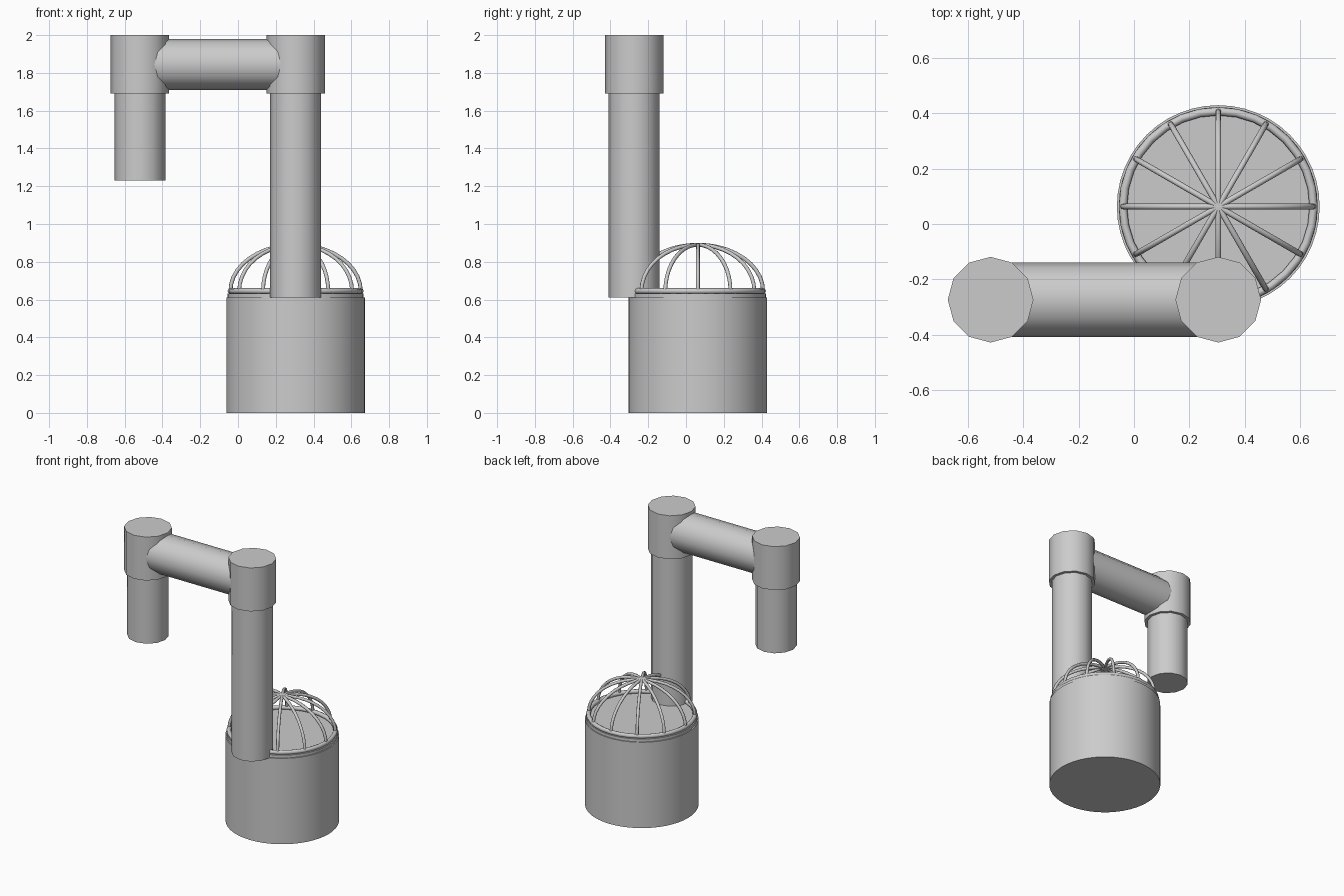
import bpy, bmesh, math
from mathutils import Matrix, Vector

if "Cube" in bpy.data.objects:
    bpy.data.objects.remove(bpy.data.objects["Cube"])

grey = bpy.data.materials.new("plain grey")
grey.diffuse_color = (0.6, 0.6, 0.6, 1)
grey.use_nodes = True
grey.node_tree.nodes["Principled BSDF"].inputs["Base Color"].default_value = grey.diffuse_color

DRUM_X, DRUM_Y = 0.305, 0.063      # drum centre
PIPE_Y, LEFT_X = -0.274, -0.519    # pipe run


def finish(obj, angle=40):
    obj.data.materials.clear()
    obj.data.materials.append(grey)
    bpy.ops.object.select_all(action='DESELECT')
    obj.select_set(True)
    bpy.context.view_layer.objects.active = obj
    bpy.ops.object.shade_smooth_by_angle(angle=math.radians(angle))
    return obj


def cylinder(name, start, end, radius, sides=12):
    """Capped cylinder between two points, with vertices on the axes."""
    a, b = Vector(start), Vector(end)
    rot = (b - a).to_track_quat('Z', 'Y').to_matrix().to_4x4()
    bm = bmesh.new()
    bmesh.ops.create_cone(bm, cap_ends=True, segments=sides, radius1=radius, radius2=radius,
                          depth=(b - a).length, matrix=Matrix.Translation((a + b) / 2) @ rot)
    me = bpy.data.meshes.new(name)
    bm.to_mesh(me)
    bm.free()
    obj = bpy.data.objects.new(name, me)
    bpy.context.collection.objects.link(obj)
    return finish(obj)


def tube(name, points, radius, closed=False):
    """Round bar swept along a path, turned into a mesh."""
    cu = bpy.data.curves.new(name, 'CURVE')
    cu.dimensions = '3D'
    cu.bevel_depth = radius
    cu.bevel_resolution = 2
    cu.use_fill_caps = not closed
    sp = cu.splines.new('POLY')
    sp.points.add(len(points) - 1)
    for p, co in zip(sp.points, points):
        p.co = (*co, 1)
    sp.use_cyclic_u = closed
    obj = bpy.data.objects.new(name, cu)
    bpy.context.collection.objects.link(obj)
    bpy.ops.object.select_all(action='DESELECT')
    obj.select_set(True)
    bpy.context.view_layer.objects.active = obj
    bpy.ops.object.convert(target='MESH')
    return finish(bpy.context.object, 60)


# Drum with a slightly narrower lip
cylinder("drum", (DRUM_X, DRUM_Y, 0), (DRUM_X, DRUM_Y, 0.612), 0.367, 48)
cylinder("drum_lip", (DRUM_X, DRUM_Y, 0.60), (DRUM_X, DRUM_Y, 0.632), 0.36, 48)

# Wire cage: base ring and six arches making twelve ribs
RING_R, RING_Z, DOME_H = 0.345, 0.645, 0.245
tube("cage_ring", [(DRUM_X + RING_R * math.cos(math.tau * i / 32),
                    DRUM_Y + RING_R * math.sin(math.tau * i / 32), RING_Z) for i in range(32)],
     0.015, closed=True)
for k in range(6):
    t = math.pi * k / 6
    path = []
    for i in range(21):
        a = math.pi * i / 20
        r = RING_R * math.cos(a)
        path.append((DRUM_X + r * math.cos(t), DRUM_Y + r * math.sin(t),
                     RING_Z + DOME_H * math.sin(a)))
    tube(f"cage_arch_{k + 1}", path, 0.0105)

# Pipe run: tall riser, cross pipe and short outlet
cylinder("riser_pipe", (DRUM_X, PIPE_Y, 0.61), (DRUM_X, PIPE_Y, 1.75), 0.135)
cylinder("outlet_pipe", (LEFT_X, PIPE_Y, 1.23), (LEFT_X, PIPE_Y, 1.75), 0.135)
cylinder("cross_pipe", (LEFT_X + 0.05, PIPE_Y, 1.845), (DRUM_X - 0.05, PIPE_Y, 1.845), 0.135)

# Collars at the two corners
for name, x in (("riser_collar", DRUM_X), ("outlet_collar", LEFT_X)):
    cylinder(name, (x, PIPE_Y, 1.69), (x, PIPE_Y, 2.0), 0.155)
